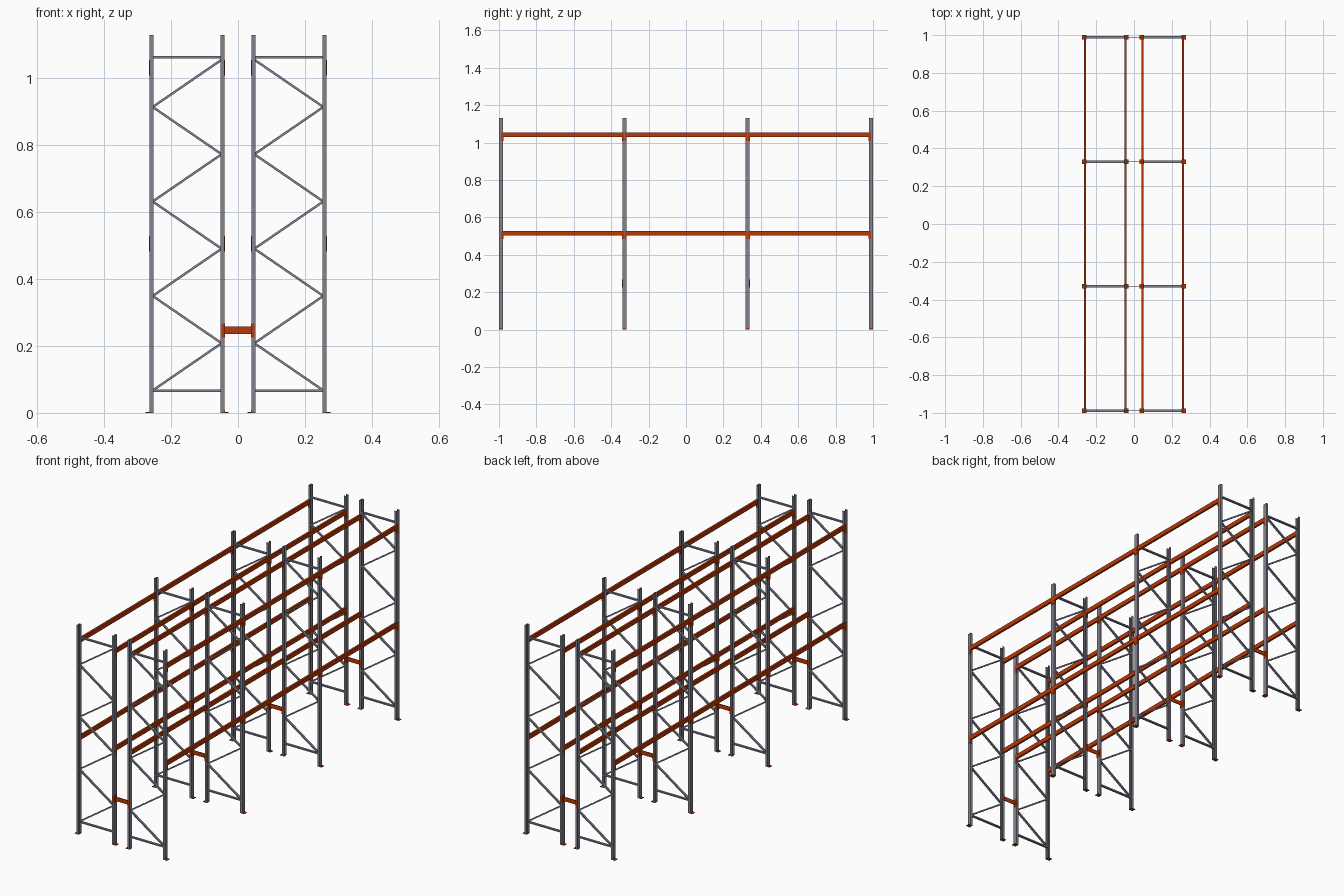
import bpy, bmesh, math
from mathutils import Matrix

if "Cube" in bpy.data.objects:
    bpy.data.objects.remove(bpy.data.objects["Cube"])

def material(name, rgb):
    m = bpy.data.materials.new(name)
    m.diffuse_color = (*rgb, 1)
    m.use_nodes = True
    m.node_tree.nodes["Principled BSDF"].inputs["Base Color"].default_value = m.diffuse_color
    return m

GREY = material("steel grey", (0.235, 0.225, 0.275))
ORANGE = material("rust orange", (0.48, 0.04, 0.002))

def finish(bm, name, mat):
    bmesh.ops.recalc_face_normals(bm, faces=bm.faces)
    me = bpy.data.meshes.new(name)
    bm.to_mesh(me)
    bm.free()
    me.materials.append(mat)
    ob = bpy.data.objects.new(name, me)
    bpy.context.collection.objects.link(ob)
    return ob

def add_box(bm, x0, x1, y0, y1, z0, z1):
    m = Matrix.Translation(((x0 + x1) / 2, (y0 + y1) / 2, (z0 + z1) / 2)) \
        @ Matrix.Diagonal((abs(x1 - x0), abs(y1 - y0), abs(z1 - z0), 1))
    bmesh.ops.create_cube(bm, size=1, matrix=m)

def add_bar(bm, a, b, y, thick, depth):
    """Flat bar between two (x, z) points at depth y."""
    dx, dz = b[0] - a[0], b[1] - a[1]
    m = Matrix.Translation(((a[0] + b[0]) / 2, y, (a[1] + b[1]) / 2)) \
        @ Matrix.Rotation(-math.atan2(dz, dx), 4, 'Y') \
        @ Matrix.Diagonal((math.hypot(dx, dz), depth, thick, 1))
    bmesh.ops.create_cube(bm, size=1, matrix=m)

def add_channel(bm, xweb, xopen, y, half, z0, z1, t=0.002):
    """Upright C channel: web at xweb, open side at xopen."""
    s = 1 if xopen > xweb else -1
    pts = [(xweb, -half), (xopen, -half), (xopen, -half + t), (xweb + s * t, -half + t),
           (xweb + s * t, half - t), (xopen, half - t), (xopen, half), (xweb, half)]
    f = bm.faces.new([bm.verts.new((px, y + py, z0)) for px, py in pts])
    ext = bmesh.ops.extrude_face_region(bm, geom=[f])
    bmesh.ops.translate(bm, vec=(0, 0, z1 - z0),
                        verts=[v for v in ext['geom'] if isinstance(v, bmesh.types.BMVert)])

FRAMES = [-0.989, -0.3297, 0.3297, 0.989]
OUT, INN, HX, HY, TOP = 0.258, 0.046, 0.006, 0.011, 1.13
BEAM_Z = [(0.504, 0.528), (1.03, 1.054)]

for side, label in ((-1, "left"), (1, "right")):
    # upright posts and angled foot plates
    posts, feet, braces = bmesh.new(), bmesh.new(), bmesh.new()
    for y in FRAMES:
        for xc, d in ((side * OUT, side), (side * INN, -side)):
            add_channel(posts, xc + d * HX, xc - d * HX, y, HY, 0.001, TOP)
            add_box(feet, xc - d * HX, xc + d * 0.018, y - HY, y + HY, 0, 0.0025)
            add_box(feet, xc + d * HX, xc + d * (HX + 0.001), y - 0.008, y + 0.008, 0, 0.008)
        # horizontal and zigzag bracing
        xo, xi = side * 0.255, side * 0.049
        z0, step = 0.067, 0.1412
        for z in (0.066, 1.063):
            add_bar(braces, (xo, z), (xi, z), y, 0.007, 0.012)
        for i in range(7):
            ends = (xo, xi) if i % 2 == 0 else (xi, xo)
            add_bar(braces, (ends[0], z0 + i * step), (ends[1], z0 + (i + 1) * step),
                    y, 0.007, 0.011)
    finish(posts, label + "_posts", GREY)
    finish(feet, label + "_foot_plates", ORANGE)
    finish(braces, label + "_braces", GREY)

    # load beams with end connectors hooked over the post faces
    beams, hooks = bmesh.new(), bmesh.new()
    for z0, z1 in BEAM_Z:
        for xc, d, out in ((side * OUT, side, 0.0018), (side * INN, -side, 0.0006)):
            face = xc + d * HX
            for ya, yb in zip(FRAMES, FRAMES[1:]):
                add_box(beams, xc - d * 0.004, face + d * out * 0.5,
                        ya + HY + 0.001, yb - HY - 0.001, z0, z1)
                for yp, s in ((ya, 1), (yb, -1)):
                    add_box(hooks, face, face + d * out, yp + s * 0.0005, yp + s * (HY + 0.001),
                            z1 - 0.045, z1)
                    add_box(hooks, xc - d * 0.004, face, yp + s * HY, yp + s * (HY + 0.001),
                            z1 - 0.045, z1)
    finish(beams, label + "_beams", ORANGE)
    finish(hooks, label + "_beam_connectors", ORANGE)

# spacers tying the two rows together
sp = bmesh.new()
for y in FRAMES:
    add_box(sp, -0.04, 0.04, y - 0.002, y + 0.002, 0.236, 0.258)
    for s in (-1, 1):
        add_box(sp, s * 0.0385, s * 0.0405, y - HY, y + HY, 0.225, 0.267)
        for e in (-1, 1):
            add_box(sp, s * 0.0385, s * 0.050, y + e * HY, y + e * (HY + 0.0002), 0.225, 0.267)
finish(sp, "row_spacers", ORANGE)
